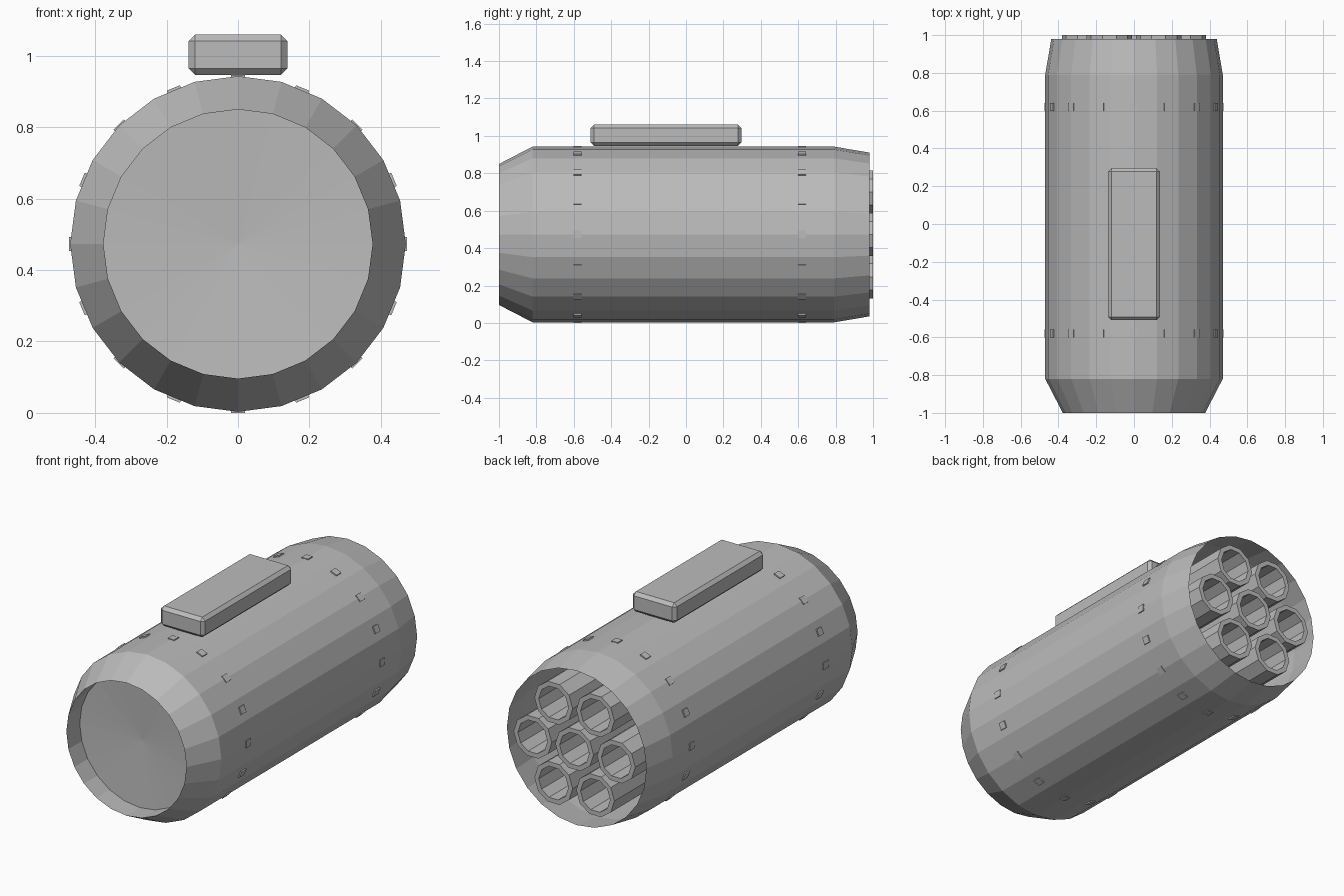
import bpy, bmesh, math
from mathutils import Matrix

if "Cube" in bpy.data.objects:
    bpy.data.objects.remove(bpy.data.objects["Cube"])

CZ = 0.473  # height of the pod axis

grey = bpy.data.materials.new("mid_grey")
grey.diffuse_color = (0.5, 0.5, 0.5, 1)
grey.use_nodes = True
grey.node_tree.nodes["Principled BSDF"].inputs["Base Color"].default_value = grey.diffuse_color


def finish(bm, name):
    bmesh.ops.recalc_face_normals(bm, faces=bm.faces)
    me = bpy.data.meshes.new(name)
    bm.to_mesh(me)
    bm.free()
    me.materials.append(grey)
    ob = bpy.data.objects.new(name, me)
    bpy.context.collection.objects.link(ob)
    return ob


def lathe(name, profile, sides, x=0.0, z=CZ):
    """Spin (y, radius) points round an axis parallel to y."""
    bm = bmesh.new()
    rings = []
    for y, r in profile:
        if r == 0:
            rings.append([bm.verts.new((x, y, z))] * sides)
        else:
            rings.append([bm.verts.new((x + r * math.cos(2 * math.pi * i / sides), y,
                                        z + r * math.sin(2 * math.pi * i / sides)))
                          for i in range(sides)])
    for a, b in zip(rings, rings[1:]):
        for i in range(sides):
            j = (i + 1) % sides
            loop = []
            for v in (a[i], a[j], b[j], b[i]):
                if v not in loop:
                    loop.append(v)
            bm.faces.new(loop)
    return finish(bm, name)


# Outer hull: recessed front cap, tapered ends, thin wall, open back
lathe("hull", [(-0.86, 0), (-0.88, 0.377), (-1.0, 0.377), (-0.82, 0.47),
               (0.79, 0.47), (0.98, 0.438), (0.79, 0.464), (-0.82, 0.464),
               (-0.82, 0)], 24)

# Seven launch tubes: one in the middle, six around it
tubes = [(0, 0)] + [(0.262 * math.cos(k * math.pi / 3), 0.262 * math.sin(k * math.pi / 3))
                    for k in range(6)]
for n, (tx, tz) in enumerate(tubes):
    lathe(f"launch_tube_{n + 1}", [(-0.81, 0), (-0.81, 0.12), (1.0, 0.12),
                                   (1.0, 0.093), (-0.78, 0.093), (-0.78, 0)],
          10, tx, CZ + tz)

# Two rings of small rivets, sunk into the hull
for name, y in (("front_rivets", -0.58), ("rear_rivets", 0.62)):
    bm = bmesh.new()
    for k in range(16):
        m = (Matrix.Translation((0, y, CZ)) @ Matrix.Rotation(k * math.pi / 8, 4, 'Y')
             @ Matrix.Translation((0, 0, 0.468)) @ Matrix.Diagonal((0.04, 0.042, 0.01, 1)))
        bmesh.ops.create_cube(bm, size=1, matrix=m)
    finish(bm, name)

# Mounting block on top with chamfered edges
bm = bmesh.new()
bmesh.ops.create_cube(bm, size=1, matrix=Matrix.Translation((0, -0.107, 1.003))
                      @ Matrix.Diagonal((0.276, 0.805, 0.114, 1)))
bmesh.ops.bevel(bm, geom=bm.edges[:], offset=0.018, segments=1, affect='EDGES')
finish(bm, "mounting_block")
